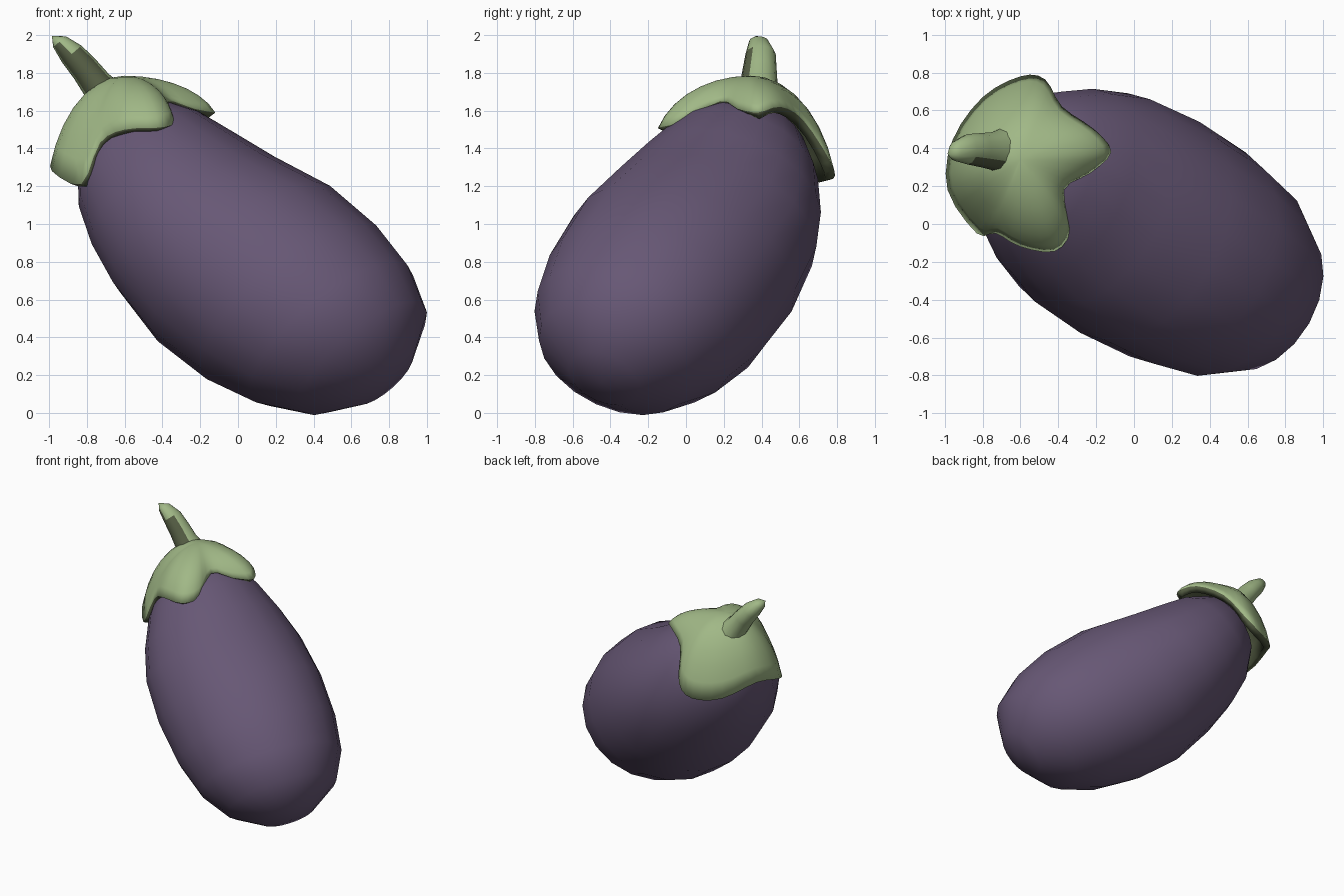
import bpy, bmesh, math
from mathutils import Vector

if "Cube" in bpy.data.objects:
    bpy.data.objects.remove(bpy.data.objects["Cube"])


def material(name, rgb):
    m = bpy.data.materials.new(name)
    m.diffuse_color = (*rgb, 1)
    m.use_nodes = True
    m.node_tree.nodes["Principled BSDF"].inputs["Base Color"].default_value = m.diffuse_color
    return m


purple = material("purple skin", (0.135, 0.096, 0.178))
green = material("light green", (0.355, 0.48, 0.24))
dark = material("dark green", (0.09, 0.11, 0.057))


def make(name, rings, mats, start=None, end=None):
    """Skin closed rings of points, with optional pole points at both ends."""
    bm = bmesh.new()
    vs = [[bm.verts.new(p) for p in ring] for ring in rings]
    n = len(vs[0])
    for a, b in zip(vs, vs[1:]):
        for i in range(n):
            bm.faces.new((a[i], a[(i + 1) % n], b[(i + 1) % n], b[i]))
    for ring, pole in ((vs[0], start), (vs[-1], end)):
        if pole is not None:
            v = bm.verts.new(pole)
            for i in range(n):
                bm.faces.new((ring[i], v, ring[(i + 1) % n]))
    bmesh.ops.recalc_face_normals(bm, faces=bm.faces)
    if start is not None and end is None:  # open cap: normals point up
        if sum(f.normal.z for f in bm.faces) < 0:
            bmesh.ops.reverse_faces(bm, faces=bm.faces)
    me = bpy.data.meshes.new(name)
    bm.to_mesh(me)
    bm.free()
    for m in mats:
        me.materials.append(m)
    for f in me.polygons:
        f.use_smooth = True
    ob = bpy.data.objects.new(name, me)
    bpy.context.collection.objects.link(ob)
    return ob


# Body: oval rings along a tilted, slightly bent axis
flat = Vector((0.87, -0.493, 0))
side = Vector((0.493, 0.87, 0))
up = Vector((0, 0, 1))
along = (up - flat).normalized()
across = (up + flat).normalized()
origin = flat * 0.41 + up * 0.6


def axis_point(u, n, q=0.0):
    return origin + along * u + across * n + side * q


# position, offset of the axis, half height, half width
sections = [(-0.63, 0.04, 0.2, 0.2), (-0.47, 0.03, 0.425, 0.43),
            (-0.24, -0.015, 0.54, 0.56), (0.05, -0.07, 0.605, 0.62),
            (0.4, -0.13, 0.612, 0.64), (0.75, -0.185, 0.535, 0.615),
            (1.0, -0.2, 0.475, 0.54), (1.22, -0.195, 0.405, 0.44),
            (1.4, -0.18, 0.29, 0.31), (1.49, -0.16, 0.16, 0.17)]
SIDES = 20
rings = [[axis_point(u, n + h * math.cos(2 * math.pi * i / SIDES),
                     w * math.sin(2 * math.pi * i / SIDES))
          for i in range(SIDES)] for u, n, h, w in sections]
make("eggplant_body", rings, [purple],
     axis_point(-0.67, 0.05), axis_point(1.52, -0.14))

# Calyx: domed cap running down to a lobed rim
rim = [(-.12, .38, 1.59), (-.21, .5, 1.62), (-.38, .62, 1.55),
       (-.47, .765, 1.33), (-.6, .78, 1.24), (-.8, .67, 1.25),
       (-.96, .44, 1.34), (-.985, .18, 1.28), (-.83, -.05, 1.21),
       (-.73, -.05, 1.43), (-.6, -.12, 1.5), (-.42, -.145, 1.51),
       (-.335, -.03, 1.54), (-.37, .18, 1.65), (-.23, .27, 1.61)]
rim = [Vector(p) for p in rim]


def smooth_loop(pts, steps):
    out, n = [], len(pts)
    for i in range(n):
        a, b, c, d = (pts[(i + k) % n] for k in (-1, 0, 1, 2))
        for s in range(steps):
            t = s / steps
            out.append(0.5 * (2 * b + (c - a) * t + (2 * a - 5 * b + 4 * c - d) * t * t
                              + (3 * b - a - 3 * c + d) * t ** 3))
    return out


edge = smooth_loop(rim, 3)
top = Vector((-0.6, 0.34, 1.785))
K = 1.25
rings = []
for j in range(1, 8):
    a = K * j / 7
    h = math.sin(a) / math.sin(K)
    v = (1 - math.cos(a)) / (1 - math.cos(K))
    rings.append([Vector((top.x + (p.x - top.x) * h, top.y + (p.y - top.y) * h,
                          top.z + (p.z - top.z) * v)) for p in edge])
calyx = make("calyx", rings, [green, dark], start=top)
mod = calyx.modifiers.new("thickness", "SOLIDIFY")
mod.thickness = 0.055
mod.offset = -1
mod.material_offset = 1
mod.material_offset_rim = 1

# Stem: tapered bent tube, dark on its front side
path = [(-.69, .38, 1.66, .13), (-.75, .385, 1.74, .1), (-.81, .39, 1.82, .09),
        (-.88, .395, 1.9, .08), (-.945, .385, 1.965, .052)]
stem_dir = Vector((-0.65, 0, 0.76))
e1, e2 = Vector((0, 1, 0)), Vector((0.76, 0, 0.65))
rings = [[Vector((x, y, z)) + r * (e1 * math.cos(k * math.pi / 6) + e2 * 0.85 * math.sin(k * math.pi / 6))
          for k in range(12)] for x, y, z, r in path]
stem = make("stem", rings, [green, dark], start=(-.66, .38, 1.62), end=(-.985, .37, 1.995))
for f in stem.data.polygons:
    if f.normal.dot(Vector((0.2, -0.95, -0.25))) > 0.25 and f.center.z < 1.94:
        f.material_index = 1

for ob in list(bpy.context.collection.objects):
    bpy.context.view_layer.objects.active = ob
    ob.select_set(True)
bpy.ops.object.shade_smooth_by_angle(angle=math.radians(50))
